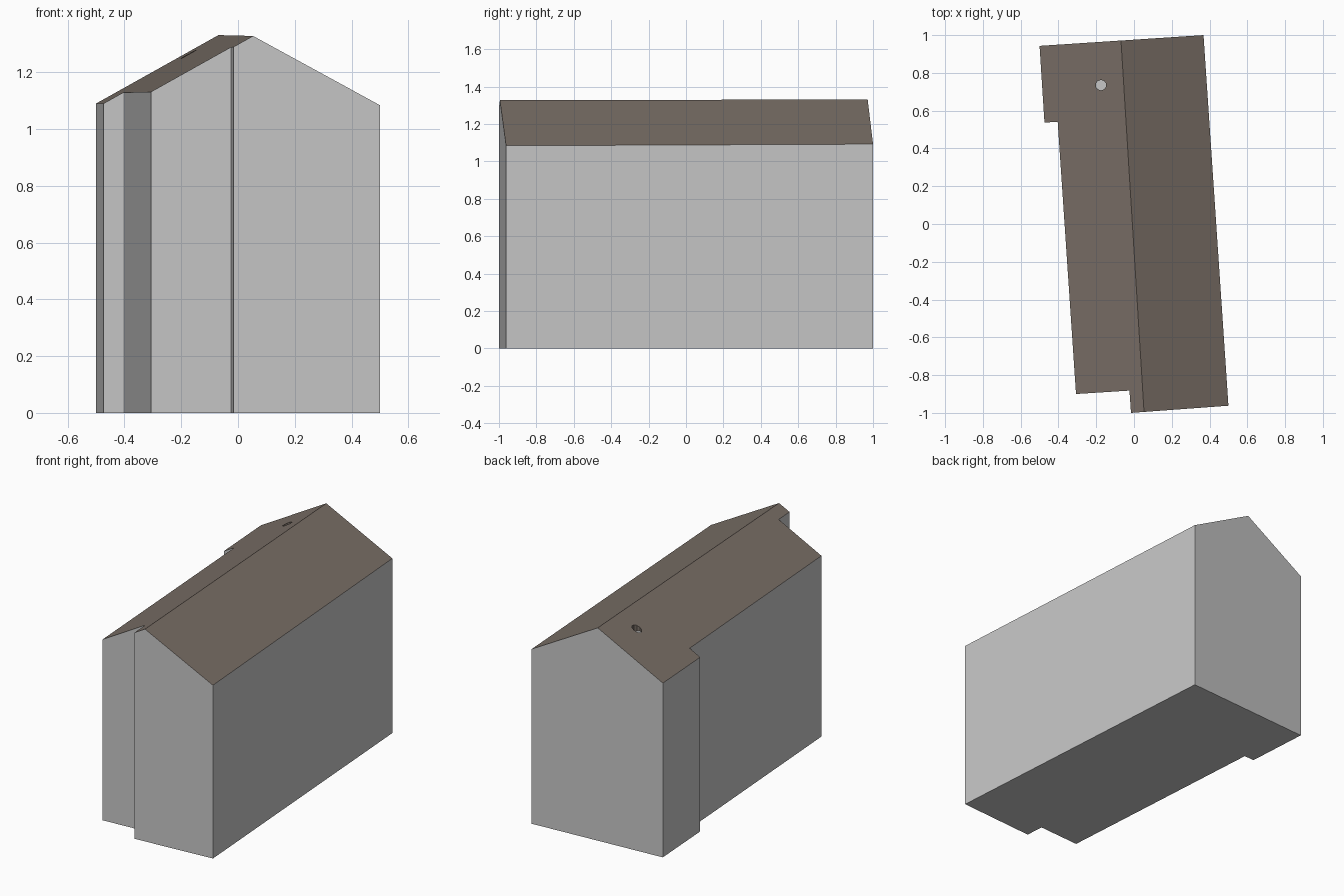
import bpy, bmesh
from mathutils import Vector, Matrix

if "Cube" in bpy.data.objects:
    bpy.data.objects.remove(bpy.data.objects["Cube"])


def material(name, rgb):
    m = bpy.data.materials.new(name)
    m.diffuse_color = (*rgb, 1.0)
    m.use_nodes = True
    m.node_tree.nodes["Principled BSDF"].inputs["Base Color"].default_value = m.diffuse_color
    return m


MATS = [material("wall_grey", (0.57, 0.57, 0.57)),
        material("roof_brown", (0.195, 0.16, 0.135))]


def add_object(name, bm):
    bmesh.ops.recalc_face_normals(bm, faces=bm.faces[:])
    me = bpy.data.meshes.new(name)
    bm.to_mesh(me)
    bm.free()
    for m in MATS:
        me.materials.append(m)
    ob = bpy.data.objects.new(name, me)
    bpy.context.collection.objects.link(ob)
    return ob


# Footprint, slightly rotated, with a corner bay at the back left and a step at the front
footprint = [(-0.50, 0.943), (-0.474, 0.537), (-0.404, 0.541), (-0.307, -0.90),
             (-0.024, -0.882), (-0.016, -1.0), (0.50, -0.962), (0.368, 1.0)]
ridge_front = Vector((0.053, -0.993, 1.328))
ridge_back = Vector((-0.069, 0.972, 1.331))

# House body: extruded footprint
bm = bmesh.new()
base = bm.faces.new([bm.verts.new((x, y, 0)) for x, y in footprint])
top = bmesh.ops.extrude_face_region(bm, geom=[base], use_keep_orig=True)
bmesh.ops.translate(bm, vec=(0, 0, 2.2),
                    verts=[g for g in top["geom"] if isinstance(g, bmesh.types.BMVert)])

# Gable roof: slice the block with one plane per slope and cap the cut
for eave in (Vector((-0.50, 0.943, 1.09)), Vector((0.50, -0.962, 1.084))):
    n = (ridge_back - ridge_front).cross(eave - ridge_front).normalized()
    if n.z < 0:
        n.negate()
    cut = bmesh.ops.bisect_plane(bm, geom=bm.verts[:] + bm.edges[:] + bm.faces[:],
                                 plane_co=ridge_front, plane_no=n, clear_outer=True)
    rim = [g for g in cut["geom_cut"] if isinstance(g, bmesh.types.BMEdge)]
    bmesh.ops.edgeloop_fill(bm, edges=rim)

# Roof faces are those that look upward
bmesh.ops.recalc_face_normals(bm, faces=bm.faces[:])
for f in bm.faces:
    f.material_index = 1 if f.normal.z > 0.3 else 0
house = add_object("house_body", bm)

# Small round vent recess in the left roof slope, with a grey floor
bm = bmesh.new()
bmesh.ops.create_cone(bm, cap_ends=True, segments=10, radius1=0.028, radius2=0.028,
                      depth=0.2, matrix=Matrix.Translation((-0.175, 0.735, 1.338)))
bmesh.ops.recalc_face_normals(bm, faces=bm.faces[:])
for f in bm.faces:
    f.material_index = 0 if abs(f.normal.z) > 0.5 else 1
cutter = add_object("vent_cutter", bm)
cutter.hide_render = True
cutter.display_type = 'WIRE'

cut_vent = house.modifiers.new("vent_recess", 'BOOLEAN')
cut_vent.operation = 'DIFFERENCE'
cut_vent.solver = 'EXACT'
cut_vent.object = cutter
